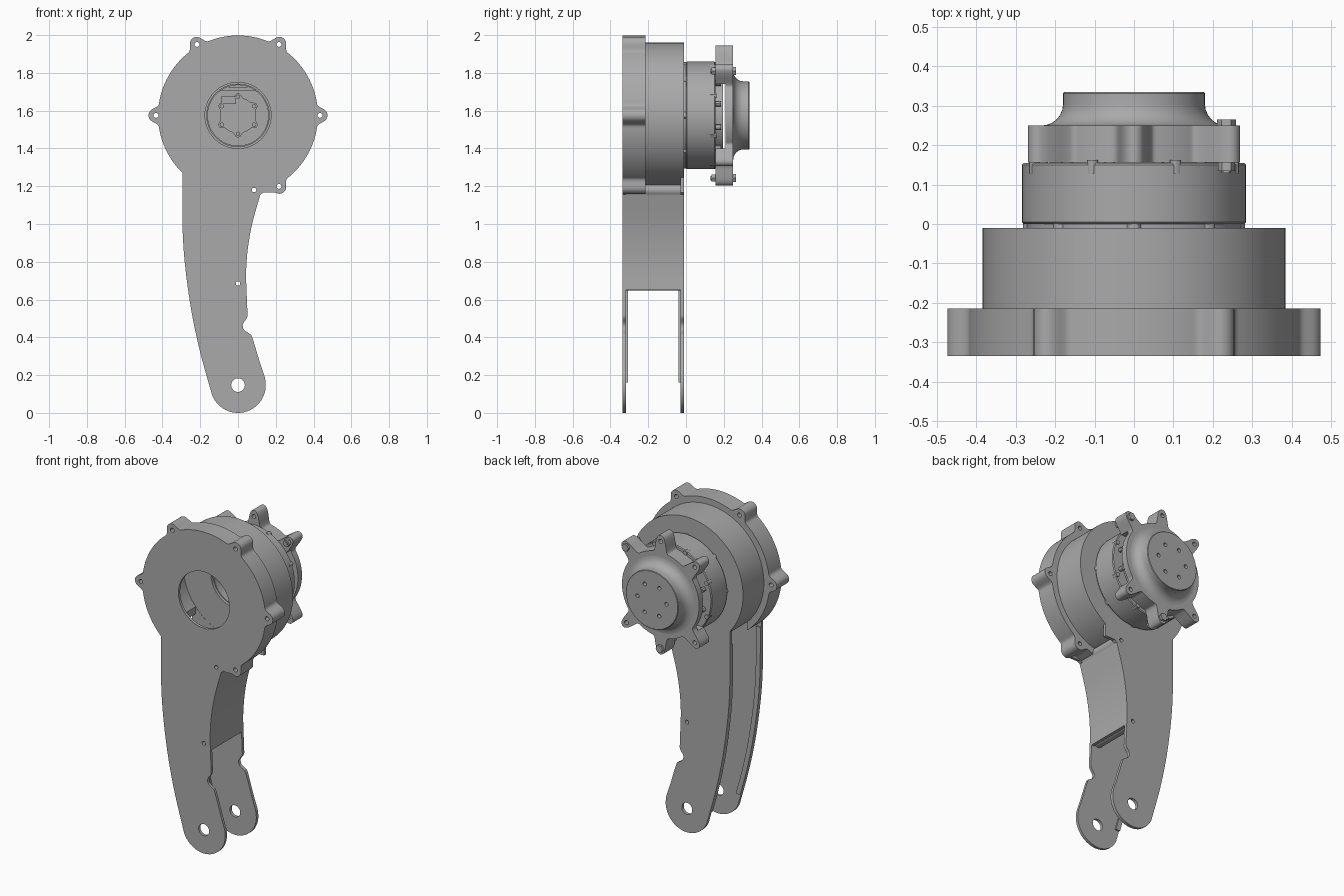
import bpy, bmesh
from math import sin, cos, pi, radians, sqrt, atan2
from mathutils import Vector

cube = bpy.data.objects.get("Cube")
if cube:
    bpy.data.objects.remove(cube)

ZC = 1.575  # height of the drive axis

grey = bpy.data.materials.new("machined grey")
grey.use_nodes = True
grey.diffuse_color = (0.4, 0.4, 0.4, 1)
grey.node_tree.nodes["Principled BSDF"].inputs["Base Color"].default_value = (0.4, 0.4, 0.4, 1)


# ---------- helpers ----------
def finish(bm, name):
    bmesh.ops.recalc_face_normals(bm, faces=bm.faces)
    mesh = bpy.data.meshes.new(name)
    bm.to_mesh(mesh)
    bm.free()
    mesh.materials.append(grey)
    ob = bpy.data.objects.new(name, mesh)
    bpy.context.collection.objects.link(ob)
    return ob


def prism(name, outline, y0, y1):
    """Extrude an (x, z) outline along y."""
    bm = bmesh.new()
    face = bm.faces.new([bm.verts.new((x, y0, z)) for x, z in outline])
    top = bmesh.ops.extrude_face_region(bm, geom=[face])["geom"]
    bmesh.ops.translate(bm, vec=(0, y1 - y0, 0),
                        verts=[v for v in top if isinstance(v, bmesh.types.BMVert)])
    return finish(bm, name)


def circle(x, z, r, n=32):
    return [(x + r * cos(2 * pi * i / n), z + r * sin(2 * pi * i / n)) for i in range(n)]


def rod(name, x, z, r, y0, y1, n=24):
    return prism(name, circle(x, z, r, n), y0, y1)


def box(name, x0, x1, y0, y1, z0, z1):
    return prism(name, [(x0, z0), (x1, z0), (x1, z1), (x0, z1)], y0, y1)


def lathe(name, profile, n=96):
    """Spin an (r, y) profile, starting and ending on the axis, round the drive axis."""
    bm = bmesh.new()
    vs = [bm.verts.new((r, y, ZC)) for r, y in profile]
    edges = [bm.edges.new(p) for p in zip(vs, vs[1:])]
    bmesh.ops.spin(bm, geom=vs + edges, cent=(0, 0, ZC), axis=(0, 1, 0),
                   angle=2 * pi, steps=n, use_merge=True)
    bmesh.ops.remove_doubles(bm, verts=bm.verts, dist=1e-5)
    return finish(bm, name)


def combine(base, others, operation):
    """Boolean the other solids into the base and delete them."""
    for other in others:
        mod = base.modifiers.new("cut", "BOOLEAN")
        mod.operation, mod.solver, mod.object = operation, "EXACT", other
        bpy.ops.object.select_all(action="DESELECT")
        bpy.context.view_layer.objects.active = base
        base.select_set(True)
        bpy.ops.object.modifier_apply(modifier=mod.name)
        bpy.data.objects.remove(other)


def spline(pts, steps=6):
    """Catmull-Rom curve through a few points."""
    p = [Vector(q) for q in [pts[0]] + pts + [pts[-1]]]
    out = []
    for a, b, c, d in zip(p, p[1:], p[2:], p[3:]):
        for i in range(steps):
            t = i / steps
            out.append(tuple(0.5 * (2 * b + (c - a) * t + (2 * a - 5 * b + 4 * c - d) * t * t
                                    + (3 * b - a - 3 * c + d) * t ** 3)))
    return out + [pts[-1]]


def lobed(body, dist, lug, angles, n=360, passes=3):
    """Round outline with circular lugs, blended where they meet the body."""
    rs = []
    for i in range(n):
        r = body
        for a in angles:
            f = 2 * pi * i / n - radians(a)
            s = lug ** 2 - (dist * sin(f)) ** 2
            if s > 0 and cos(f) > 0:
                r = max(r, dist * cos(f) + sqrt(s))
        rs.append(r)
    for _ in range(passes):
        rs = [(rs[i - 1] + 2 * rs[i] + rs[(i + 1) % n]) / 4 for i in range(n)]
    return [(r * cos(2 * pi * i / n), ZC + r * sin(2 * pi * i / n)) for i, r in enumerate(rs)]


def polar(r, a):
    return r * cos(radians(a)), ZC + r * sin(radians(a))


# ---------- leg outline ----------
rear_edge = spline([(-.295, 1.4), (-.295, 1.2), (-.293, .96), (-.278, .76), (-.245, .53),
                    (-.2, .32), (-.14, .105)])
foot = [(.147 * cos(radians(a)), .147 + .147 * sin(radians(a))) for a in range(200, 372, 6)]
shin = spline([(.142, .19), (.115, .27), (.075, .4), (.06, .42), (.032, .44), (.026, .47),
               (.048, .505), (.05, .53)])
calf = spline([(.045, .65), (.043, .75), (.052, .87), (.075, 1.0), (.118, 1.155)])
leg = rear_edge + foot + shin + calf + [(.135, 1.167), (.2, 1.167), (.2, 1.4)]

# ---------- hollow casing with the two leg plates ----------
flange_angles = (0, 60, 120, 180, 300)
casing = prism("leg_casing", lobed(.423, .434, .041, flange_angles), -.335, -.215)
combine(casing, [rod("housing", 0, ZC, .385, -.3, -.01, 128)], "UNION")
combine(casing, [rod("cavity", 0, ZC, .355, -.318, -.03, 96)], "DIFFERENCE")
combine(casing, [prism("front_plate", leg, -.335, -.318),
                 prism("back_plate", leg, -.03, -.01)], "UNION")
web = calf + [(x - .02, z) for x, z in reversed(calf)]
pins = [(0, .685), (.085, 1.18)]
combine(casing, [prism("web", web, -.325, -.02)]
        + [rod("boss", x, z, .036, -.325, -.02) for x, z in pins], "UNION")
cutters = [rod("front_bore", 0, ZC, .175, -.4, -.25, 64),
           rod("back_bore", 0, ZC, .165, -.1, .05, 64),
           box("cable_passage", -.27, -.0, -.317, -.031, 1.13, 1.4),
           rod("foot_hole", 0, .147, .036, -.4, .1, 32)]
cutters += [rod("pin_hole", x, z, .012, -.4, .1, 16) for x, z in pins]
cutters += [rod("lug_hole", *polar(.434, a), .013, -.4, -.1, 16) for a in flange_angles]
combine(casing, cutters, "DIFFERENCE")

# Stiffening lips along the inner rear edge of each plate
lip_line = [p for p in rear_edge if .13 < p[1] < 1.25]
lip = lip_line + [(x + .03, z) for x, z in reversed(lip_line)]
prism("front_plate_lip", lip, -.319, -.308)
prism("back_plate_lip", lip, -.04, -.029)

# ---------- motor ----------
lathe("motor_body", [(0, .1), (.16, .1), (.16, -.012), (.272, -.012), (.272, 0), (.28, 0),
                     (.285, .005), (.285, .15), (.28, .155), (0, .155)])
for k in range(8):
    a = 22.5 + 45 * k
    rod("motor_screw", *polar(.274, a), .014, .128, .162, 12)
    rod("motor_spacer", *polar(.262, a + 22.5), .02, -.011, .003, 12)
prism("rotor_plate", lobed(.095, .098, .02, range(30, 390, 60), 120), .07, .101)
for k in range(6):
    rod("rotor_screw", *polar(.098, 30 + 60 * k), .012, .06, .072, 12)
box("sensor_board", -.09, -.01, .055, .1, ZC + .06, ZC + .1)
box("sensor_bridge", -.1, .12, .04, .06, ZC + .13, ZC + .15)

# ---------- output cap ----------
cap_angles = (45, 90, 135, 225, 270, 315)
cap = prism("output_cap", lobed(.265, .332, .04, cap_angles, passes=8), .156, .25)
slots = [box("side_slot", -.5, .5, .1, .21, ZC - .175, ZC + .165)]
slots += [rod("cap_hole", *polar(.332, a), .013, .1, .3, 16) for a in cap_angles]
combine(cap, slots, "DIFFERENCE")
rod("gear_core", 0, ZC, .215, .15, .197, 64)
for k in range(12):
    rod("gear_core_stud", *polar(.24, 15 + 30 * k), .014, .15, .185, 12)

# Bolts in two of the cap lugs
for a in (45, 270):
    x, z = polar(.332, a)
    rod("cap_bolt_head", x, z, .024, .249, .265, 6)
    rod("cap_bolt_shank", x, z, .012, .13, .255, 12)
    rod("cap_bolt_nut", x, z, .022, .135, .157, 6)

# ---------- flared output hub ----------
flare = [(.235 - .055 * sin(radians(a)), .305 - .055 * cos(radians(a))) for a in range(0, 91, 15)]
hub = lathe("output_hub", [(0, .24), (.235, .24)] + flare + [(.18, .332), (.177, .335), (0, .335)])
combine(hub, [rod("hub_hole", *polar(.1, 60 * k), .012, .3, .4, 16) for k in range(6)],
        "DIFFERENCE")

# ---------- smooth round walls, keep sharp edges ----------
bpy.ops.object.select_all(action="DESELECT")
for ob in bpy.context.collection.objects:
    if ob.type == "MESH" and ob.data.materials and ob.data.materials[0] == grey:
        ob.select_set(True)
        bpy.context.view_layer.objects.active = ob
bpy.ops.object.shade_smooth_by_angle(angle=radians(30))
